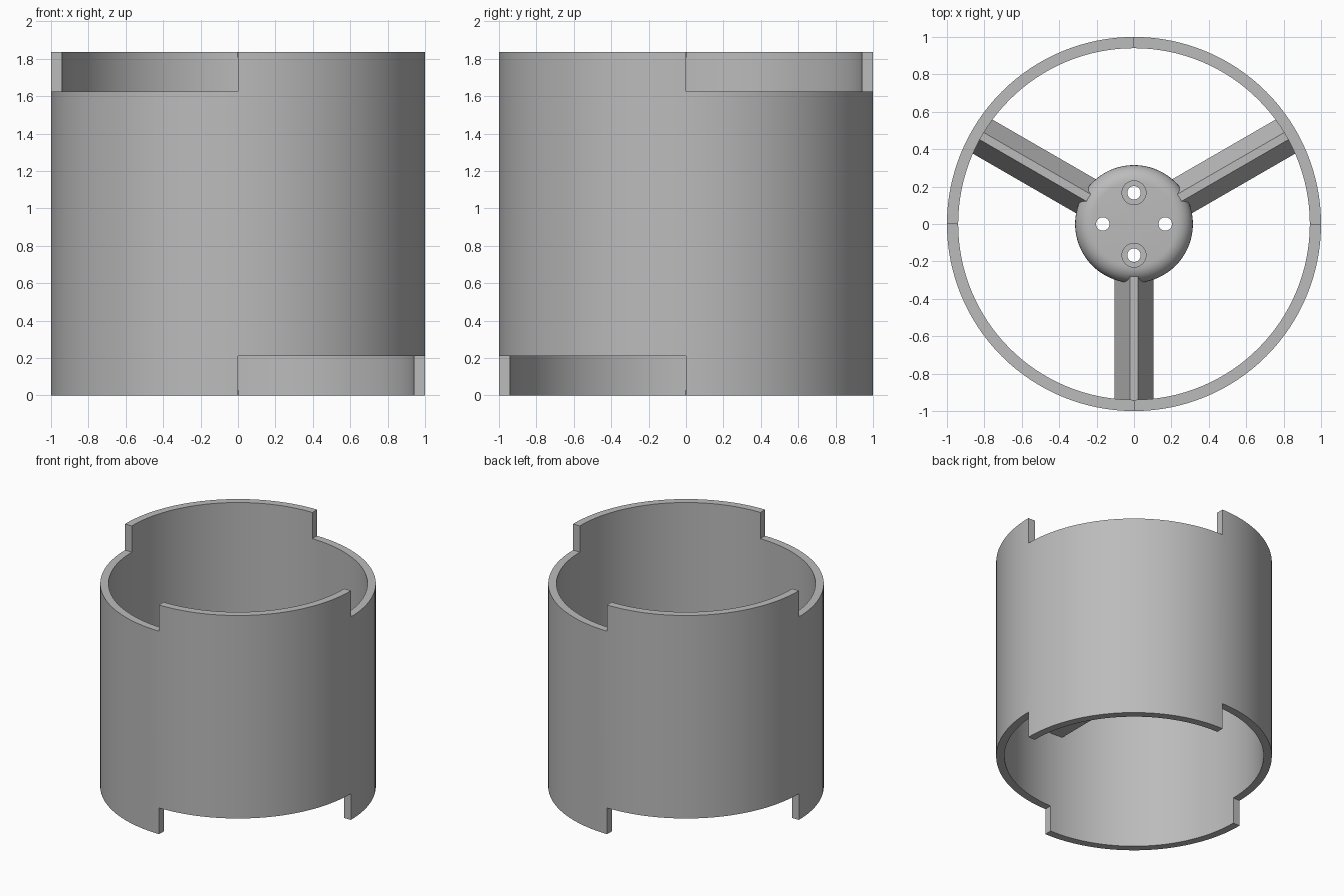
import bpy, bmesh, math
from mathutils import Matrix

if "Cube" in bpy.data.objects:
    bpy.data.objects.remove(bpy.data.objects["Cube"])

grey = bpy.data.materials.new("plain_grey")
grey.use_nodes = True
grey.diffuse_color = (0.5, 0.5, 0.5, 1)
grey.node_tree.nodes["Principled BSDF"].inputs["Base Color"].default_value = (0.5, 0.5, 0.5, 1)


def finish(name, bm):
    """Turn a bmesh into a named grey object."""
    bmesh.ops.recalc_face_normals(bm, faces=bm.faces)
    mesh = bpy.data.meshes.new(name)
    bm.to_mesh(mesh)
    bm.free()
    mesh.materials.append(grey)
    obj = bpy.data.objects.new(name, mesh)
    bpy.context.collection.objects.link(obj)
    return obj


def select(obj):
    bpy.ops.object.select_all(action='DESELECT')
    obj.select_set(True)
    bpy.context.view_layer.objects.active = obj


def apply(obj, modifier):
    select(obj)
    bpy.ops.object.modifier_apply(modifier=modifier.name)


def smooth(obj):
    select(obj)
    bpy.ops.object.shade_smooth_by_angle(angle=math.radians(30))


# Duct: thin tube with opposite quarter tabs at the top and bottom
SEGS = 128
LEVELS = (0, 0.21, 1.625, 1.835)
bm = bmesh.new()
grid = [[bm.verts.new((math.cos(a), math.sin(a), z))
         for a in (2 * math.pi * i / SEGS for i in range(SEGS))] for z in LEVELS]
for row in range(3):
    for i in range(SEGS):
        odd_quarter = (i * 4 // SEGS) % 2 == 1
        if row == 1 or (row == 2) == odd_quarter:
            j = (i + 1) % SEGS
            bm.faces.new((grid[row][i], grid[row][j], grid[row + 1][j], grid[row + 1][i]))
duct = finish("duct_ring", bm)
wall = duct.modifiers.new("wall", 'SOLIDIFY')
wall.thickness = 0.06
wall.offset = -1
apply(duct, wall)
smooth(duct)

# Hub: round plate with a rounded top edge
BASE, HUB_TOP, HUB_R, FILLET = 0.82, 1.0, 0.315, 0.09
profile = [(0, BASE), (HUB_R, BASE)]
for k in range(9):
    a = math.pi / 2 * k / 8
    profile.append((HUB_R - FILLET + FILLET * math.cos(a), HUB_TOP - FILLET + FILLET * math.sin(a)))
profile.append((0, HUB_TOP))
bm = bmesh.new()
points = [bm.verts.new((r, 0, z)) for r, z in profile]
edges = [bm.edges.new(pair) for pair in zip(points, points[1:])]
bmesh.ops.spin(bm, geom=points + edges, cent=(0, 0, 0), axis=(0, 0, 1),
               angle=2 * math.pi, steps=72)
bmesh.ops.remove_doubles(bm, verts=bm.verts, dist=1e-4)
hub = finish("hub", bm)


def drill(x, y, radius, bottom, top):
    """Cut a vertical round hole in the hub."""
    bm = bmesh.new()
    bmesh.ops.create_cone(bm, cap_ends=True, segments=32, radius1=radius, radius2=radius,
                          depth=top - bottom,
                          matrix=Matrix.Translation((x, y, (top + bottom) / 2)))
    cutter = finish("hole_cutter", bm)
    cutter.hide_render = True
    cut = hub.modifiers.new("hole", 'BOOLEAN')
    cut.operation = 'DIFFERENCE'
    cut.solver = 'EXACT'
    cut.object = cutter
    apply(hub, cut)
    bpy.data.objects.remove(cutter)


# Four bolt holes, two of them counterbored
BOLT = 0.167
for side in (-1, 1):
    drill(side * BOLT, 0, 0.036, BASE - 0.1, HUB_TOP + 0.1)
    drill(0, side * BOLT, 0.036, BASE - 0.1, HUB_TOP + 0.1)
    drill(0, side * BOLT, 0.064, HUB_TOP - 0.06, HUB_TOP + 0.1)
smooth(hub)

# Spokes: three tapered bars with a narrow flat ridge
SECTION = ((-0.105, BASE), (0.105, BASE), (0.022, 0.98), (-0.022, 0.98))
for name, angle in (("left_spoke", 30), ("right_spoke", 150), ("front_spoke", 270)):
    bm = bmesh.new()
    inner, outer = [[bm.verts.new((r, y, z)) for y, z in SECTION] for r in (0.24, 0.95)]
    bm.faces.new(inner)
    bm.faces.new(outer)
    for i in range(4):
        j = (i + 1) % 4
        bm.faces.new((inner[i], inner[j], outer[j], outer[i]))
    bmesh.ops.rotate(bm, verts=bm.verts, matrix=Matrix.Rotation(math.radians(angle), 3, 'Z'))
    finish(name, bm)
